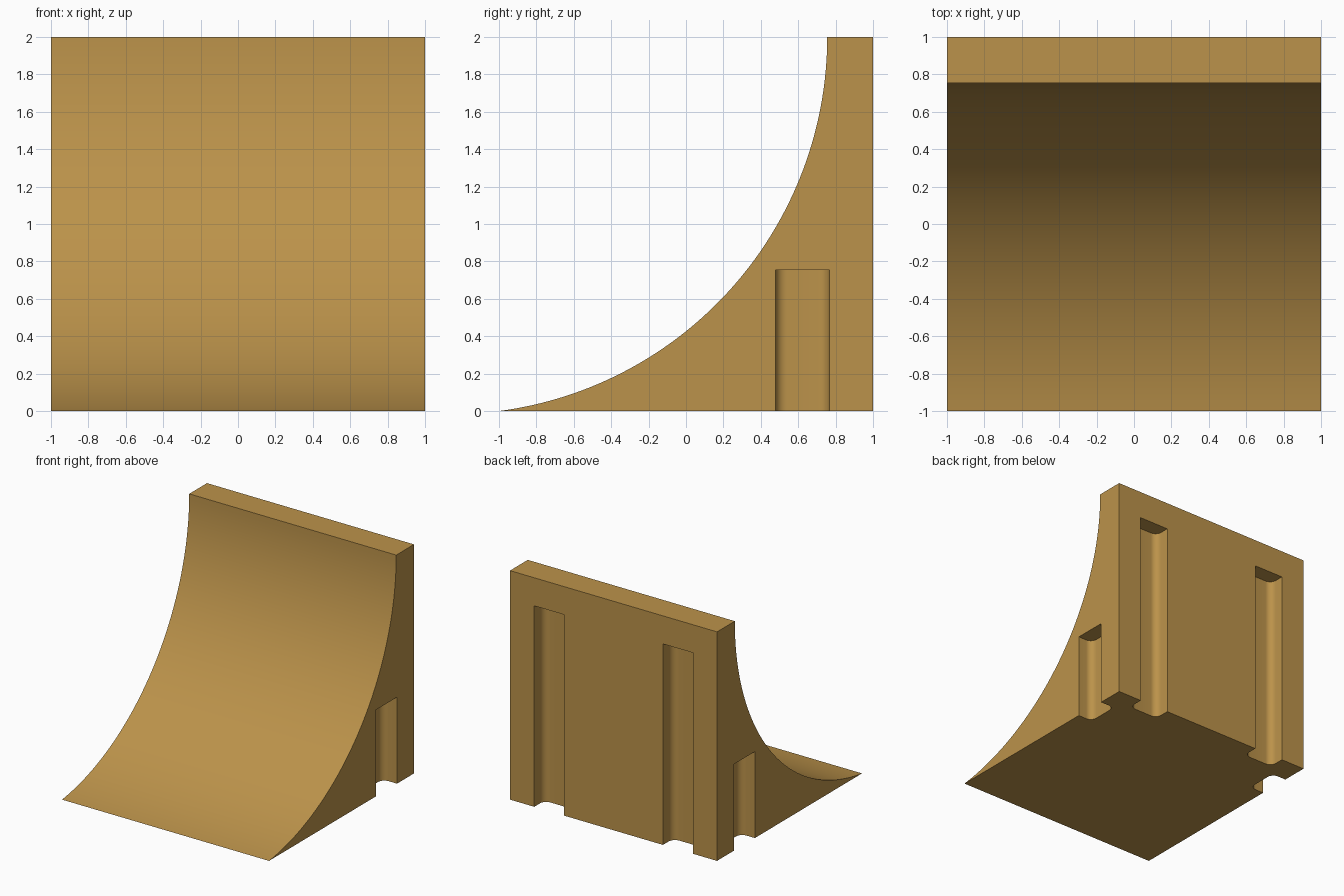
import bpy
import bmesh
import math
from mathutils import Matrix

if "Cube" in bpy.data.objects:
    bpy.data.objects.remove(bpy.data.objects["Cube"])

WOOD = bpy.data.materials.new("warm_tan")
WOOD.diffuse_color = (0.50, 0.29, 0.069, 1.0)
WOOD.use_nodes = True
WOOD.node_tree.nodes["Principled BSDF"].inputs["Base Color"].default_value = WOOD.diffuse_color


def prism(name, points, vec):
    """Extrude a closed outline along vec into a solid object."""
    bm = bmesh.new()
    face = bm.faces.new([bm.verts.new(p) for p in points])
    ext = bmesh.ops.extrude_face_region(bm, geom=[face])
    verts = [g for g in ext["geom"] if isinstance(g, bmesh.types.BMVert)]
    bmesh.ops.translate(bm, verts=verts, vec=vec)
    bmesh.ops.recalc_face_normals(bm, faces=bm.faces)
    mesh = bpy.data.meshes.new(name)
    bm.to_mesh(mesh)
    bm.free()
    obj = bpy.data.objects.new(name, mesh)
    bpy.context.collection.objects.link(obj)
    return obj


# Ramp: quarter-pipe profile, circular arc that ends vertical at the deck
LIP, TOP, STEPS = 0.755, 2.0, 64
run = LIP + 1.0
R = (run ** 2 + TOP ** 2) / (2 * run)
end = math.asin(TOP / R)
arc = [(-1, LIP - R + R * math.cos(end * i / STEPS), TOP - R * math.sin(end * i / STEPS))
       for i in range(STEPS + 1)]
ramp = prism("ramp", [(-1, 1, 0), (-1, 1, TOP)] + arc, (2, 0, 0))
ramp.data.materials.append(WOOD)


# Slots: open at the bottom and outer face, with rounded inner corners
def slot(name, height, matrix):
    a, b, depth, r, n = 0.478, 0.766, 0.14, 0.06, 10
    inner = 1 - depth
    pts = [(b, 1.1, -0.1), (a, 1.1, -0.1)]
    for cx, start in ((a + r, math.pi), (b - r, 1.5 * math.pi)):
        for i in range(n + 1):
            t = start + i / n * math.pi / 2
            pts.append((cx + r * math.cos(t), inner + r + r * math.sin(t), -0.1))
    cutter = prism(name, pts, (0, 0, height + 0.1))
    cutter.data.transform(matrix)
    if matrix.determinant() < 0:
        cutter.data.flip_normals()
    cutter.data.materials.append(WOOD)
    cutter.hide_render = True
    return cutter


mirror_x = Matrix.Diagonal((-1, 1, 1, 1))
swap_xy = Matrix(((0, 1, 0, 0), (1, 0, 0, 0), (0, 0, 1, 0), (0, 0, 0, 1)))
cutters = [slot("back_slot_right", 1.755, Matrix.Identity(4)),
           slot("back_slot_left", 1.755, mirror_x),
           slot("side_slot_right", 0.755, swap_xy),
           slot("side_slot_left", 0.755, mirror_x @ swap_xy)]

bpy.context.view_layer.objects.active = ramp
ramp.select_set(True)
for cutter in cutters:
    mod = ramp.modifiers.new(cutter.name, 'BOOLEAN')
    mod.operation = 'DIFFERENCE'
    mod.solver = 'EXACT'
    mod.object = cutter
    bpy.ops.object.modifier_apply(modifier=mod.name)
    bpy.data.objects.remove(cutter)

# Smooth curve and slot corners, sharp edges elsewhere
bpy.ops.object.shade_smooth_by_angle(angle=math.radians(30))
